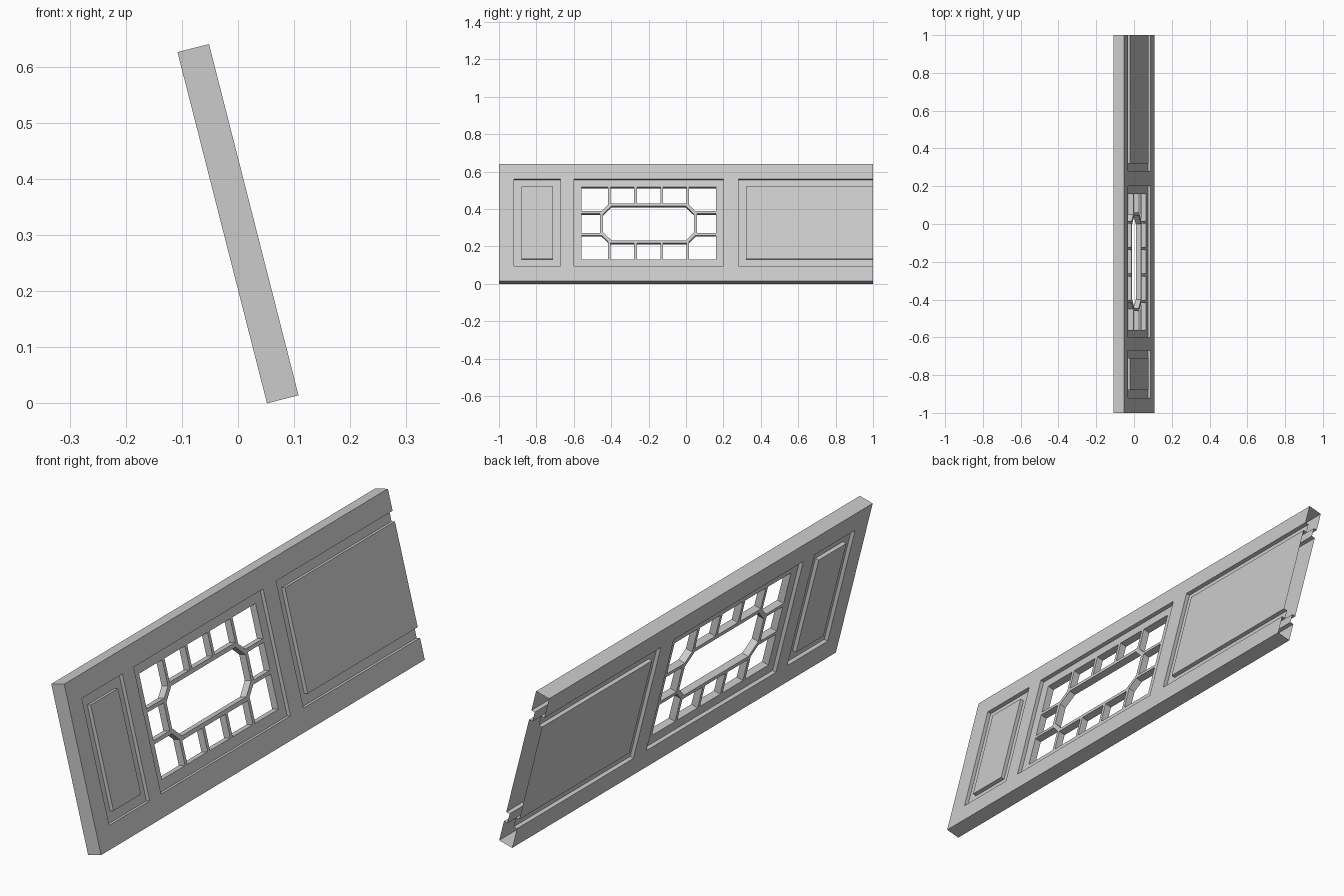
import bpy, bmesh, math
from mathutils import Matrix

if "Cube" in bpy.data.objects:
    bpy.data.objects.remove(bpy.data.objects["Cube"])

grey = bpy.data.materials.new("plain_grey")
grey.use_nodes = True
colour = (0.6, 0.6, 0.6, 1)
grey.diffuse_color = colour
grey.node_tree.nodes["Principled BSDF"].inputs["Base Color"].default_value = colour

THICK, THIN = 0.029, 0.014          # half depths of the rails and the recesses
LEAN = Matrix.Translation((0, 0, 0.32)) @ Matrix.Rotation(math.radians(-14.3), 4, 'Y')


def finish(name, bm):
    """Turn upright geometry into a leaning object."""
    bmesh.ops.remove_doubles(bm, verts=bm.verts, dist=0.0001)
    bmesh.ops.recalc_face_normals(bm, faces=bm.faces)
    mesh = bpy.data.meshes.new(name)
    bm.to_mesh(mesh)
    bm.free()
    mesh.materials.append(grey)
    ob = bpy.data.objects.new(name, mesh)
    ob.matrix_world = LEAN
    bpy.context.collection.objects.link(ob)


def quad(bm, *points):
    bm.faces.new([bm.verts.new(p) for p in points])


# Panelled wall: rails (0), recessed borders (1), raised fields or opening (2)
ys = [-1, -.92, -.88, -.71, -.67, -.60, -.56, .16, .20, .28, .32, 1]
zs = [-.323, -.24, -.20, .20, .24, .323]
columns = [0, 1, 2, 1, 0, 1, 2, 1, 0, 1, 2]
rows = [0, 1, 2, 1, 0]
WINDOW = 6


def depth(i, j):
    if not (0 <= i < len(columns) and 0 <= j < len(rows)):
        return 0
    level = min(columns[i], rows[j])
    if level == 2 and i == WINDOW:
        return 0
    return THIN if level == 1 else THICK


def wall(bm, a, b, d1, d2):
    """Step between two neighbouring cells, on both sides."""
    if d1 != d2:
        for s in (-1, 1):
            quad(bm, (s * d1, *a), (s * d1, *b), (s * d2, *b), (s * d2, *a))


bm = bmesh.new()
for i in range(len(columns) + 1):
    for j in range(len(rows) + 1):
        d = depth(i, j)
        if d:
            for x in (-d, d):
                quad(bm, (x, ys[i], zs[j]), (x, ys[i + 1], zs[j]),
                     (x, ys[i + 1], zs[j + 1]), (x, ys[i], zs[j + 1]))
        # the far end stays open, where the panel run continues
        if i < len(columns) and j < len(rows):
            wall(bm, (ys[i], zs[j]), (ys[i], zs[j + 1]), d, depth(i - 1, j))
        if i < len(columns):
            wall(bm, (ys[i], zs[j]), (ys[i + 1], zs[j]), d, depth(i, j - 1))
finish("panelled_wall", bm)

# Eight-sided window ring
MID = -0.2


def octagon(w, h, cut):
    corner = [(w, h - cut), (w - cut, h)]
    loop = corner + [(-y, z) for y, z in reversed(corner)]
    loop += [(-y, -z) for y, z in loop]
    return [(y + MID, z) for y, z in loop]


outer, inner = octagon(.26, .11, .052), octagon(.244, .094, .045)
bm = bmesh.new()
for k in range(8):
    n = (k + 1) % 8
    for x in (-THIN, THIN):
        quad(bm, (x, *outer[k]), (x, *outer[n]), (x, *inner[n]), (x, *inner[k]))
    for loop in (outer, inner):
        quad(bm, (-THIN, *loop[k]), (-THIN, *loop[n]), (THIN, *loop[n]), (THIN, *loop[k]))
finish("window_ring", bm)


# Glazing bars between the ring and the opening
def bar(name, y, z, width, height):
    bm = bmesh.new()
    bmesh.ops.create_cube(bm, size=1)
    bmesh.ops.scale(bm, vec=(2 * THIN, width, height), verts=bm.verts)
    bmesh.ops.translate(bm, vec=(0, y, z), verts=bm.verts)
    finish(name, bm)


for s, side in ((1, "upper"), (-1, "lower")):
    for y in (-.21, -.07, .07, .21):
        bar(side + "_upright_bar", MID + y, s * .15, .014, .10)
    for e in (-1, 1):
        bar(side + "_cross_bar", MID + e * .305, s * .06, .11, .014)
